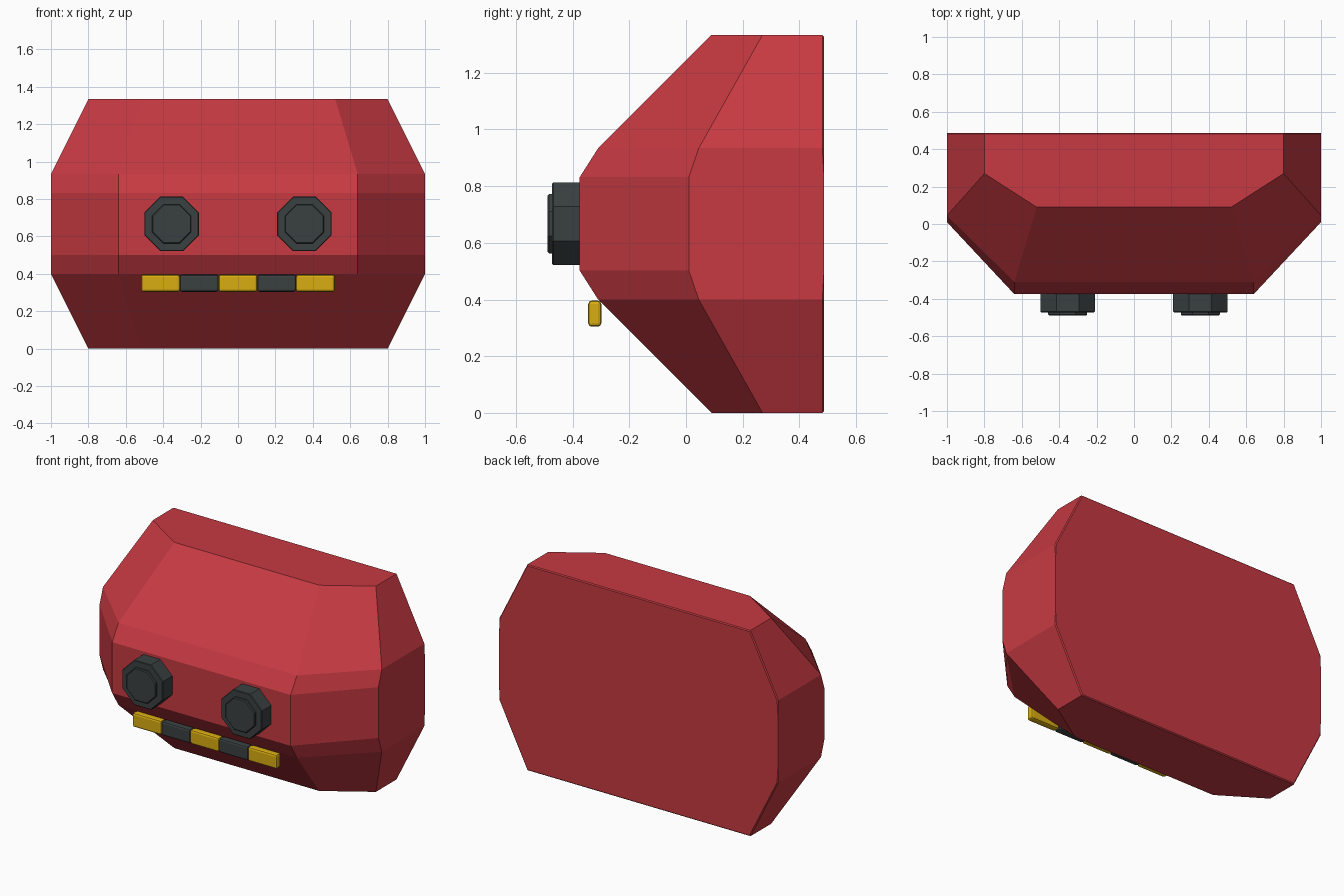
import bpy, bmesh, math
from mathutils import Matrix

if "Cube" in bpy.data.objects:
    bpy.data.objects.remove(bpy.data.objects["Cube"])


def material(name, rgb):
    m = bpy.data.materials.new(name)
    m.use_nodes = True
    m.diffuse_color = (*rgb, 1)
    m.node_tree.nodes["Principled BSDF"].inputs["Base Color"].default_value = (*rgb, 1)
    return m


RED = material("red_paint", (0.57, 0.042, 0.055))
DARK = material("dark_grey", (0.042, 0.052, 0.052))
GOLD = material("golden_yellow", (0.70, 0.42, 0.006))


def finish(bm, name, mat):
    bmesh.ops.recalc_face_normals(bm, faces=bm.faces)
    mesh = bpy.data.meshes.new(name)
    bm.to_mesh(mesh)
    bm.free()
    mesh.materials.append(mat)
    obj = bpy.data.objects.new(name, mesh)
    bpy.context.collection.objects.link(obj)
    return obj


# Faceted body: horizontal sections stacked upward, mirrored about mid height
MID, BACK = 0.667, 0.487
# height above middle, side x, side y, front corner x, front y
half = [(0.165, 1.0, 0.01, 0.64, -0.375),
        (0.267, 1.0, 0.045, 0.64, -0.31),
        (0.667, 0.8, 0.27, 0.52, 0.09)]
levels = [(-h, *r) for h, *r in reversed(half)] + half
bm = bmesh.new()
rings = []
for h, sx, sy, fx, fy in levels:
    side = [(sx, BACK), (sx, sy), (fx, fy)]
    outline = side + [(-x, y) for x, y in reversed(side)]
    rings.append([bm.verts.new((x, y, MID + h)) for x, y in outline])
for low, high in zip(rings, rings[1:]):
    for i in range(5):
        bm.faces.new((low[i], low[i + 1], high[i + 1], high[i]))
bm.faces.new(rings[0])
bm.faces.new(rings[-1])
# One flat back panel with a fine chamfer around it
bm.faces.new([r[0] for r in rings] + [r[-1] for r in reversed(rings)])
rim = [e for e in bm.edges if all(v.co.y > BACK - 0.001 for v in e.verts)]
bmesh.ops.bevel(bm, geom=rim, offset=0.006, segments=1, affect='EDGES')
finish(bm, "body", RED)


# Octagonal eyes: a thick housing with a smaller raised lens
def octagon(name, x, flat_radius, front, back, chamfer):
    bm = bmesh.new()
    r = flat_radius / math.cos(math.pi / 8)
    place = (Matrix.Translation((x, (front + back) / 2, MID))
             @ Matrix.Rotation(math.pi / 2, 4, 'X')
             @ Matrix.Rotation(math.pi / 8, 4, 'Z'))
    bmesh.ops.create_cone(bm, cap_ends=True, segments=8, radius1=r, radius2=r,
                          depth=back - front, matrix=place)
    edges = [e for e in bm.edges if all(v.co.y < front + 0.001 for v in e.verts)]
    bmesh.ops.bevel(bm, geom=edges, offset=chamfer, segments=1, affect='EDGES')
    finish(bm, name, DARK)


for side, x in (("left", 0.355), ("right", -0.355)):
    octagon(side + "_eye_housing", x, 0.146, -0.472, -0.35, 0.004)
    octagon(side + "_eye_lens", x, 0.105, -0.488, -0.46, 0.005)

# Mouth: a row of chamfered blocks in alternating colours
WIDTH = 0.207
for i in range(5):
    bm = bmesh.new()
    place = (Matrix.Translation(((i - 2) * WIDTH, -0.322, 0.35))
             @ Matrix.Diagonal((WIDTH, 0.046, 0.092, 1)))
    bmesh.ops.create_cube(bm, size=1, matrix=place)
    bmesh.ops.bevel(bm, geom=bm.edges[:], offset=0.012, segments=2,
                    profile=0.5, affect='EDGES')
    finish(bm, f"mouth_block_{i + 1}", DARK if i % 2 else GOLD)
